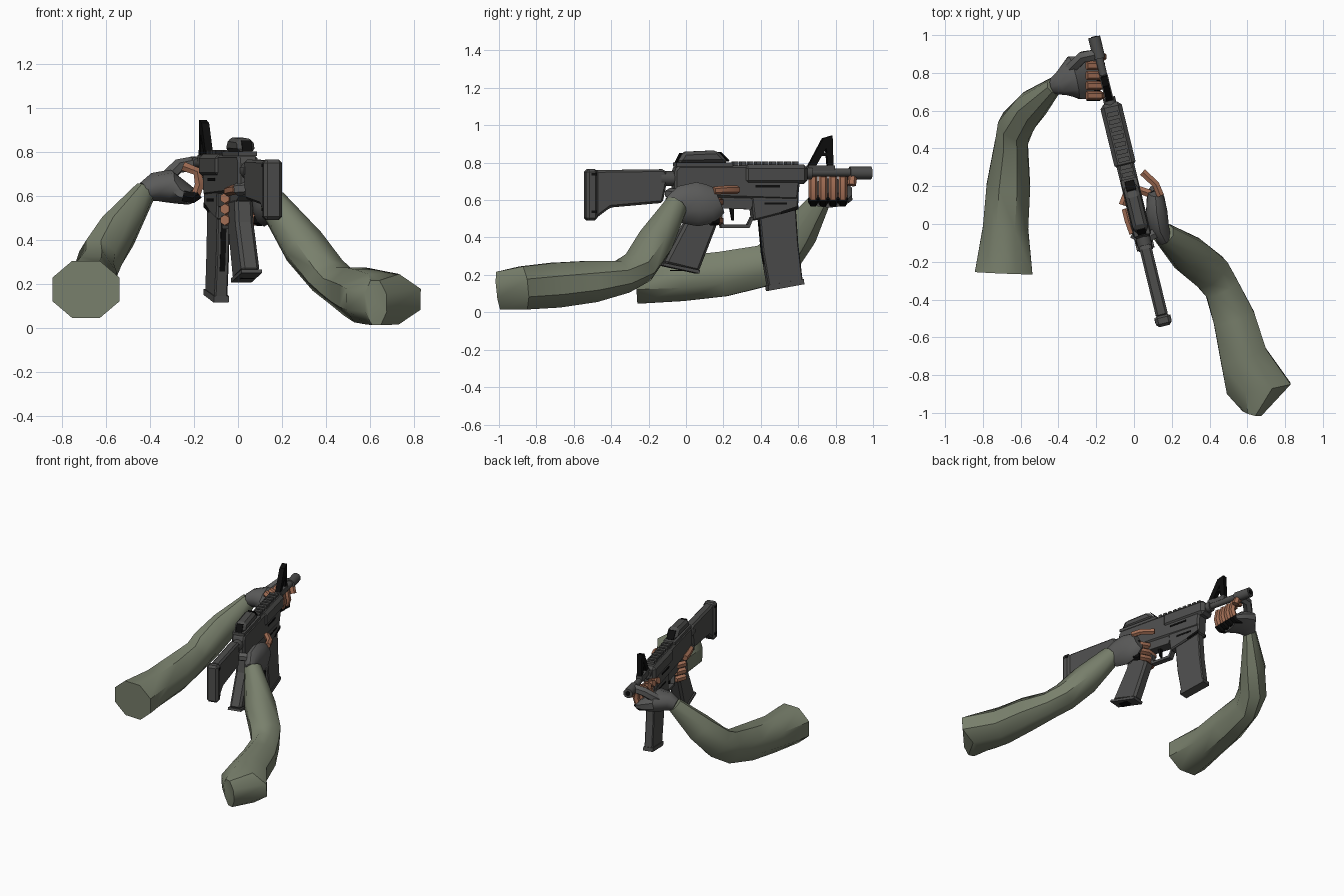
import bpy, bmesh, math
from mathutils import Vector

A = math.radians(13.7)   # the gun is turned about z


def material(name, col):
    m = bpy.data.materials.new(name)
    m.diffuse_color = (*col, 1)
    return m


GUN = material("gun_grey", (0.075, 0.075, 0.073))
BLACK = material("black", (0.004, 0.004, 0.004))
SLEEVE = material("olive_sleeve", (0.19, 0.215, 0.15))
GLOVE = material("glove_grey", (0.105, 0.105, 0.103))
SKIN = material("skin", (0.36, 0.155, 0.09))


def gun_point(y, z, u=0):
    """Side-view (y, z) plus sideways offset u, on the turned gun axis."""
    return Vector((0.03 + u * math.cos(A) - y * math.tan(A), y + u * math.sin(A), z))


def finish(name, bm, mat, smooth=None):
    bmesh.ops.recalc_face_normals(bm, faces=bm.faces)
    me = bpy.data.meshes.new(name)
    bm.to_mesh(me)
    bm.free()
    me.materials.append(mat)
    ob = bpy.data.objects.new(name, me)
    bpy.context.collection.objects.link(ob)
    if smooth:
        bpy.context.view_layer.objects.active = ob
        ob.select_set(True)
        bpy.ops.object.shade_smooth_by_angle(angle=math.radians(smooth))
        ob.select_set(False)
    return ob


def prism(name, pts, w, mat=GUN, bevel=0, u=0):
    """Side profile extruded across the gun."""
    bm = bmesh.new()
    sides = [[bm.verts.new(gun_point(y, z, u + s * w / 2)) for y, z in pts] for s in (-1, 1)]
    for f in sides:
        bm.faces.new(f)
    n = len(pts)
    for i in range(n):
        j = (i + 1) % n
        bm.faces.new((sides[0][i], sides[0][j], sides[1][j], sides[1][i]))
    ob = finish(name, bm, mat)
    if bevel:
        b = ob.modifiers.new("bevel", 'BEVEL')
        b.width, b.segments = bevel, 1
    return ob


def box(name, y0, y1, z0, z1, w, mat=GUN, bevel=0, u=0):
    return prism(name, [(y0, z0), (y1, z0), (y1, z1), (y0, z1)], w, mat, bevel, u)


def loft(name, rings, mat, sides=8, up=(0, 0, 1), smooth=45):
    """Rings of (x, y, z, side radius, up radius) joined into a capped tube."""
    bm = bmesh.new()
    c = [Vector(r[:3]) for r in rings]
    loops = []
    for i, r in enumerate(rings):
        t = (c[min(i + 1, len(c) - 1)] - c[max(i - 1, 0)]).normalized()
        side = t.cross(Vector(up)).normalized()
        v = side.cross(t)
        loops.append([bm.verts.new(c[i] + side * math.cos(k) * r[3] + v * math.sin(k) * r[4])
                      for k in (2 * math.pi * (j + 0.5) / sides for j in range(sides))])
    for a, b in zip(loops, loops[1:]):
        for j in range(sides):
            k = (j + 1) % sides
            bm.faces.new((a[j], a[k], b[k], b[j]))
    bm.faces.new(loops[0])
    bm.faces.new(loops[-1])
    return finish(name, bm, mat, smooth)


def finger(name, pts, r, mat, up=(0, 0, 1)):
    return loft(name, [(*p, r, r) for p in pts], mat, 6, up)


def barrel_part(name, y0, y1, z, r, mat=GUN):
    return loft(name, [(*gun_point(y, z), r, r) for y in (y0, y1)], mat, 10)


# Stock and buffer tube
prism("stock", [(-0.49, 0.76), (-0.12, 0.765), (-0.10, 0.73), (-0.13, 0.585),
                (-0.41, 0.56), (-0.49, 0.50)], 0.065, GUN, 0.012)
box("butt_plate", -0.54, -0.48, 0.49, 0.765, 0.085, GUN, 0.015)
for z in (0.53, 0.73):
    box("butt_groove", -0.515, -0.49, z, z + 0.015, 0.088, BLACK)
barrel_part("buffer_tube", -0.14, -0.04, 0.715, 0.04)

# Receiver
prism("upper_receiver", [(-0.07, 0.62), (0.59, 0.60), (0.60, 0.70), (0.60, 0.785),
                         (-0.05, 0.785), (-0.07, 0.76)], 0.095, GUN, 0.012)
prism("lower_receiver", [(-0.06, 0.64), (-0.05, 0.60), (0.05, 0.56), (0.34, 0.55),
                         (0.36, 0.62)], 0.075)
prism("magazine_well", [(0.34, 0.62), (0.355, 0.49), (0.59, 0.55), (0.595, 0.64)], 0.085, GUN, 0.008)
box("handguard", 0.30, 0.64, 0.685, 0.79, 0.115, GUN, 0.02)
for s in (-1, 1):
    box("ejection_port", 0.36, 0.49, 0.668, 0.68, 0.006, BLACK, u=s * 0.048)
    box("receiver_groove", 0.41, 0.53, 0.575, 0.587, 0.006, BLACK, u=s * 0.042)
    prism("well_groove", [(0.50, 0.525), (0.59, 0.55), (0.59, 0.57), (0.50, 0.54)],
          0.006, BLACK, u=s * 0.042)

# Top rail
for i in range(9):
    y = 0.25 + i * 0.04
    box("rail_tooth", y, y + 0.024, 0.78, 0.807, 0.06)

# Optic: tapered housing with a dark front slope
box("optic_mount", -0.06, 0.24, 0.78, 0.80, 0.085)
prism("optic", [(-0.055, 0.795), (-0.02, 0.858), (0.16, 0.866), (0.225, 0.80)], 0.08, GUN, 0.018)
prism("optic_lens", [(0.176, 0.856), (0.182, 0.858), (0.228, 0.81), (0.222, 0.806)], 0.05, BLACK)
prism("optic_rear_lens", [(-0.056, 0.802), (-0.05, 0.802), (-0.024, 0.852), (-0.03, 0.852)], 0.045, BLACK)

# Barrel, muzzle and front sight
barrel_part("barrel", 0.60, 0.93, 0.748, 0.022)
barrel_part("barrel_collar", 0.63, 0.67, 0.745, 0.035)
barrel_part("muzzle", 0.875, 0.99, 0.745, 0.034)
barrel_part("bore", 0.988, 0.993, 0.745, 0.018, BLACK)
box("sight_base", 0.65, 0.79, 0.755, 0.785, 0.045)
prism("sight_front_strut", [(0.65, 0.78), (0.69, 0.78), (0.765, 0.91), (0.73, 0.93)], 0.035, BLACK)
prism("sight_post", [(0.755, 0.78), (0.785, 0.78), (0.78, 0.945), (0.73, 0.93), (0.745, 0.90)], 0.035, BLACK)
box("sight_crossbar", 0.71, 0.765, 0.835, 0.855, 0.03, BLACK)

# Magazine
prism("magazine", [(0.385, 0.54), (0.58, 0.58), (0.595, 0.36), (0.62, 0.155), (0.44, 0.12),
                   (0.405, 0.32)], 0.06, GUN, 0.006)
prism("magazine_base", [(0.432, 0.145), (0.435, 0.115), (0.625, 0.15), (0.622, 0.178)], 0.07)
prism("magazine_stripe", [(0.386, 0.49), (0.392, 0.49), (0.412, 0.32), (0.442, 0.16),
                          (0.436, 0.16), (0.403, 0.32)], 0.025, BLACK)

# Trigger, guard and grip
for k, p in enumerate([[(0.16, 0.57), (0.18, 0.57), (0.20, 0.46), (0.185, 0.45)],
                       [(0.185, 0.45), (0.20, 0.468), (0.325, 0.468), (0.335, 0.45)],
                       [(0.325, 0.468), (0.335, 0.45), (0.355, 0.50), (0.345, 0.51)]]):
    prism("trigger_guard_%d" % k, p, 0.04)
prism("trigger", [(0.23, 0.57), (0.255, 0.57), (0.255, 0.49), (0.245, 0.49)], 0.02, BLACK)
prism("grip", [(0.01, 0.59), (0.16, 0.58), (0.155, 0.46), (0.06, 0.215), (-0.125, 0.26),
               (-0.01, 0.48)], 0.085, GUN, 0.015)
prism("grip_base", [(-0.13, 0.265), (0.065, 0.225), (0.06, 0.207), (-0.135, 0.25)], 0.095)
box("grip_base_hole", -0.08, 0.02, 0.222, 0.226, 0.05, BLACK)

# Sleeves
loft("left_sleeve", [(-0.69, -0.26, 0.175, 0.165, 0.14), (-0.68, -0.02, 0.18, 0.13, 0.13),
                     (-0.665, 0.2, 0.205, 0.125, 0.13), (-0.65, 0.42, 0.25, 0.095, 0.12),
                     (-0.625, 0.52, 0.315, 0.10, 0.115), (-0.545, 0.62, 0.44, 0.09, 0.10),
                     (-0.42, 0.735, 0.62, 0.045, 0.055)], SLEEVE)
loft("right_sleeve", [(0.625, -1.0, 0.115, 0.055, 0.11), (0.66, -0.87, 0.13, 0.185, 0.125),
                      (0.58, -0.70, 0.145, 0.135, 0.13), (0.53, -0.50, 0.165, 0.12, 0.12),
                      (0.465, -0.34, 0.19, 0.10, 0.095), (0.405, -0.255, 0.24, 0.11, 0.095),
                      (0.30, -0.17, 0.37, 0.11, 0.10), (0.155, -0.05, 0.57, 0.06, 0.07)], SLEEVE)

# Right hand: palm on the grip, index along the receiver, three fingers round the front
loft("right_glove", [(0.165, -0.09, 0.56, 0.035, 0.06), (0.135, -0.03, 0.575, 0.055, 0.10),
                     (0.12, 0.06, 0.578, 0.06, 0.118), (0.115, 0.13, 0.58, 0.05, 0.105),
                     (0.11, 0.175, 0.60, 0.035, 0.075)], GLOVE, 10)
finger("right_index", [(0.14, 0.15, 0.65), (0.115, 0.21, 0.655), (0.045, 0.275, 0.655)], 0.022, SKIN)
for z in (0.59, 0.54, 0.49):
    finger("right_finger_cuff", [(0.11, 0.13, z), (0.085, 0.165, z)], 0.027, BLACK)
    finger("right_finger", [(0.085, 0.16, z), (0.03, 0.18, z), (-0.04, 0.16, z), (-0.06, 0.10, z)], 0.024, SKIN)
finger("right_thumb_base", [(0.11, -0.05, 0.63), (0.05, -0.085, 0.635), (-0.005, -0.05, 0.63)], 0.03, GLOVE)
finger("right_thumb_tip", [(-0.005, -0.05, 0.63), (-0.03, 0.02, 0.625), (-0.045, 0.08, 0.62)], 0.023, SKIN)

# Left hand: palm below the barrel, four fingers curling up beside it, thumb in front
loft("left_glove", [(-0.425, 0.73, 0.62, 0.045, 0.045), (-0.38, 0.745, 0.64, 0.07, 0.065),
                    (-0.32, 0.775, 0.645, 0.12, 0.075), (-0.26, 0.775, 0.615, 0.12, 0.055),
                    (-0.21, 0.765, 0.595, 0.11, 0.038)], GLOVE, 10)
for i in range(4):
    y = 0.68 + i * 0.053
    finger("left_finger_cuff", [(-0.25, y, 0.60), (-0.205, y, 0.59), (-0.18, y, 0.61)], 0.028, BLACK, (0, 1, 0))
    finger("left_finger", [(-0.195, y, 0.595), (-0.175, y, 0.65), (-0.185, y, 0.71), (-0.25, y, 0.735)],
           0.024, SKIN, (0, 1, 0))
finger("left_thumb_base", [(-0.34, 0.82, 0.67), (-0.27, 0.885, 0.735), (-0.205, 0.895, 0.745)], 0.033, GLOVE)
finger("left_thumb_tip", [(-0.215, 0.895, 0.745), (-0.175, 0.89, 0.715), (-0.165, 0.885, 0.68)], 0.024, SKIN, (0, 1, 0))
